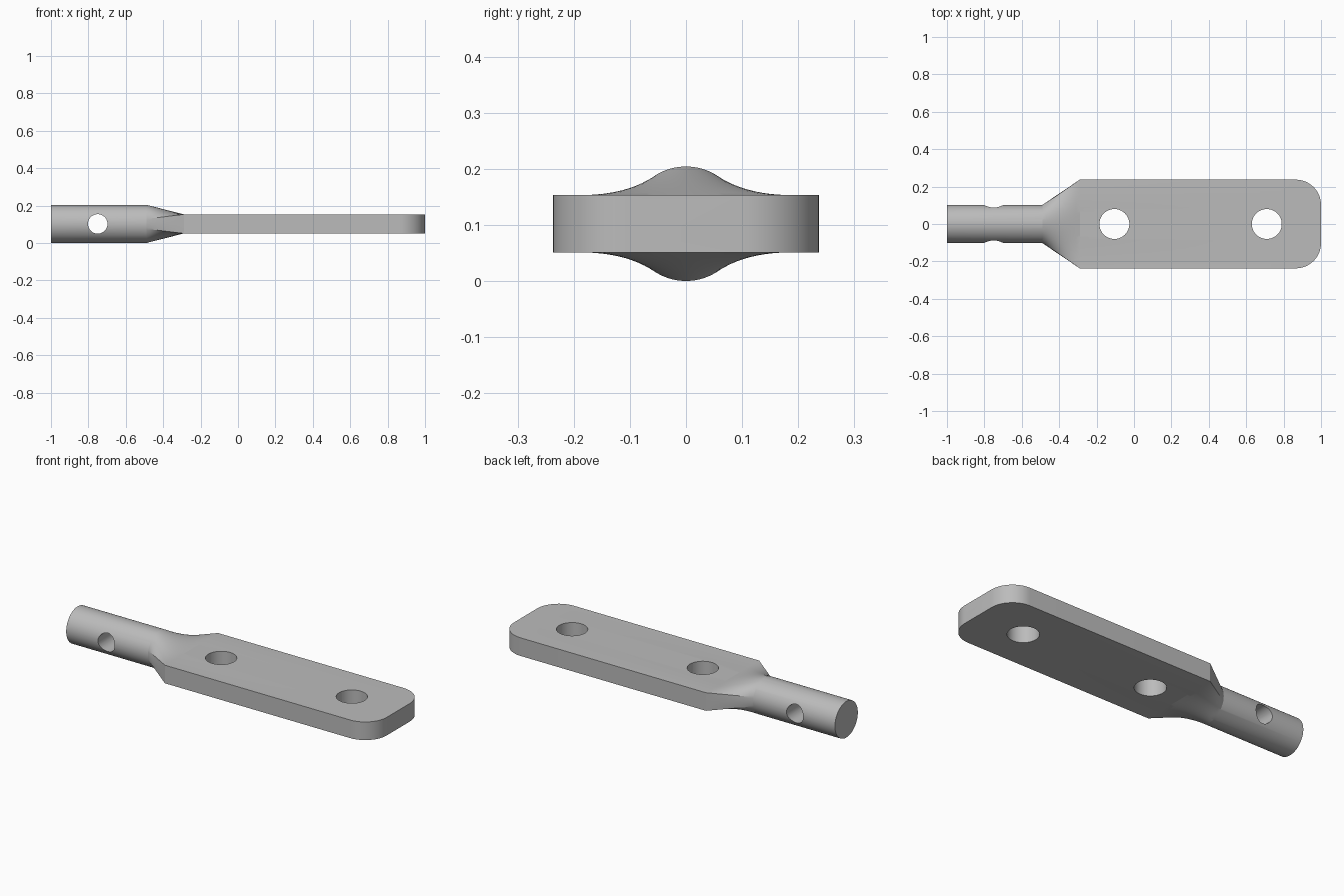
import bpy, bmesh, math
from math import sin, cos, pi

cube = bpy.data.objects.get("Cube")
if cube:
    bpy.data.objects.remove(cube, do_unlink=True)

R = 0.102                     # rod radius, also the height of the centre line
HALF_W, HALF_T = 0.237, 0.051 # plate half width and half thickness
CORNER = 0.135                # plate corner radius
TOP, SIDE = 20, 4             # section steps along half the top edge and half the side
COUNT = 4 * (TOP + SIDE)

steel = bpy.data.materials.new("steel grey")
steel.use_nodes = True
grey = (0.5, 0.5, 0.5, 1)
steel.diffuse_color = grey
steel.node_tree.nodes["Principled BSDF"].inputs["Base Color"].default_value = grey


def circle():
    return [(R * sin(2 * pi * i / COUNT), R * cos(2 * pi * i / COUNT)) for i in range(COUNT)]


def rectangle(w):
    """Rectangle with points matched to the circle, clockwise from top centre."""
    quarter = [(w * i / TOP, HALF_T) for i in range(TOP)]
    quarter += [(w, HALF_T * (1 - i / SIDE)) for i in range(SIDE + 1)]
    half = quarter + [(y, -z) for y, z in reversed(quarter[:-1])]
    return half + [(-y, z) for y, z in reversed(half[1:-1])]


# Sections along x: round rod, ruled transition, flat plate with rounded end
neck, shoulder = -0.49, -0.29
sections = [(-1, circle())]
steps = 10
for k in range(steps + 1):
    t = k / steps
    ring = [((1 - t) * a[0] + t * b[0], (1 - t) * a[1] + t * b[1])
            for a, b in zip(circle(), rectangle(HALF_W))]
    sections.append((neck + t * (shoulder - neck), ring))
for k in range(17):
    a = k / 16 * pi / 2
    sections.append((1 - CORNER + CORNER * sin(a),
                     rectangle(HALF_W - CORNER * (1 - cos(a)))))

bm = bmesh.new()
rings = [[bm.verts.new((x, y, R + z)) for y, z in ring] for x, ring in sections]
for r0, r1 in zip(rings, rings[1:]):
    for i in range(COUNT):
        j = (i + 1) % COUNT
        bm.faces.new((r0[i], r0[j], r1[j], r1[i]))
bm.faces.new(rings[0])
bm.faces.new(rings[-1])
bmesh.ops.recalc_face_normals(bm, faces=bm.faces)
mesh = bpy.data.meshes.new("flattened_rod_bracket")
bm.to_mesh(mesh)
bm.free()
bracket = bpy.data.objects.new("flattened_rod_bracket", mesh)
bpy.context.collection.objects.link(bracket)
mesh.materials.append(steel)


def drill(name, x, radius, rotation):
    """Cut a round through hole centred on the bracket axis."""
    bpy.ops.mesh.primitive_cylinder_add(vertices=64, radius=radius, depth=0.6,
                                        location=(x, 0, R), rotation=rotation)
    cutter = bpy.context.object
    cutter.name = name
    cutter.hide_render = True
    cutter.data.materials.append(steel)
    bpy.ops.object.select_all(action='DESELECT')
    bpy.context.view_layer.objects.active = bracket
    bracket.select_set(True)
    mod = bracket.modifiers.new(name, 'BOOLEAN')
    mod.operation = 'DIFFERENCE'
    mod.solver = 'EXACT'
    mod.object = cutter
    bpy.ops.object.modifier_apply(modifier=mod.name)
    bpy.data.objects.remove(cutter, do_unlink=True)


# Two bolt holes through the plate and one pin hole across the rod
drill("inner_bolt_hole", -0.105, 0.08, (0, 0, 0))
drill("outer_bolt_hole", 0.71, 0.08, (0, 0, 0))
drill("rod_pin_hole", -0.75, 0.052, (pi / 2, 0, 0))

bpy.ops.object.shade_smooth_by_angle(angle=math.radians(12))
